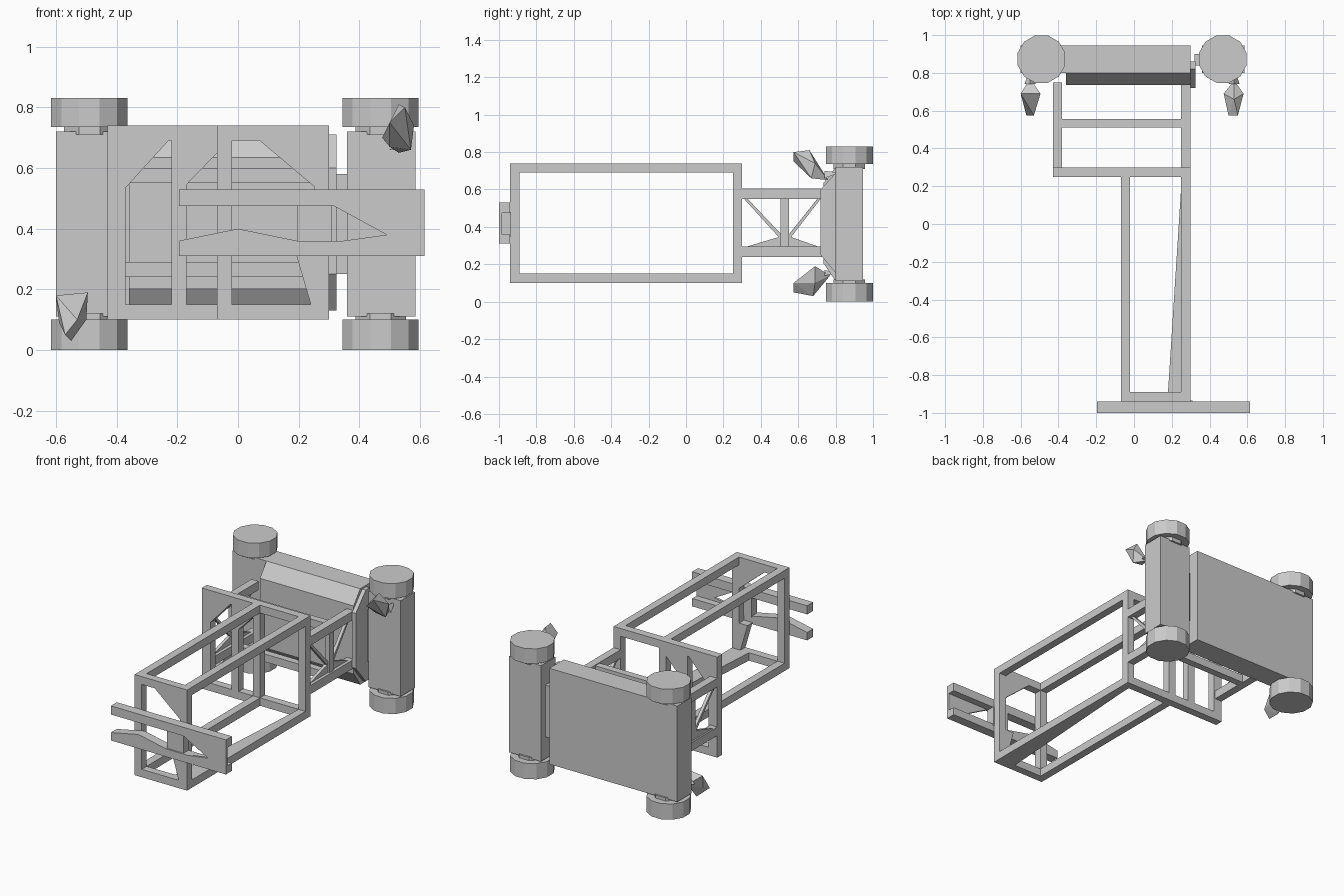
import bpy, bmesh
from math import pi
from mathutils import Matrix


def finish(name, bm):
    bmesh.ops.recalc_face_normals(bm, faces=bm.faces)
    me = bpy.data.meshes.new(name)
    bm.to_mesh(me)
    bm.free()
    ob = bpy.data.objects.new(name, me)
    bpy.context.collection.objects.link(ob)
    return ob


def prism(name, pts, axis, a, b):
    """Extrude a 2D outline along axis: x -> (y,z), y -> (x,z), z -> (x,y)."""
    def place(p, t):
        return {'x': (t, *p), 'y': (p[0], t, p[1]), 'z': (*p, t)}[axis]
    bm = bmesh.new()
    lo = [bm.verts.new(place(p, a)) for p in pts]
    hi = [bm.verts.new(place(p, b)) for p in pts]
    bm.faces.new(lo)
    bm.faces.new(hi)
    for i in range(len(pts)):
        j = (i + 1) % len(pts)
        bm.faces.new((lo[i], lo[j], hi[j], hi[i]))
    return finish(name, bm)


def box(name, x0, x1, y0, y1, z0, z1):
    return prism(name, [(x0, y0), (x1, y0), (x1, y1), (x0, y1)], 'z', z0, z1)


def hull(name, pts):
    bm = bmesh.new()
    for p in pts:
        bm.verts.new(p)
    bmesh.ops.convex_hull(bm, input=bm.verts[:])
    return finish(name, bm)


def disc(name, x, y, z0, z1, r0, r1, n=12):
    bm = bmesh.new()
    bmesh.ops.create_cone(bm, cap_ends=True, segments=n, radius1=r0, radius2=r1, depth=z1 - z0,
                          matrix=Matrix.Translation((x, y, (z0 + z1) / 2)) @ Matrix.Rotation(pi / n, 4, 'Z'))
    return finish(name, bm)


# Wheels with their short hubs
for side, x in (("left", -0.49), ("right", 0.47)):
    disc("lower_wheel_" + side, x, 0.873, 0.0, 0.10, 0.13, 0.13)
    disc("upper_wheel_" + side, x, 0.873, 0.735, 0.83, 0.13, 0.13)
    disc("lower_hub_" + side, x, 0.873, 0.09, 0.12, 0.09, 0.09, 8)
    disc("upper_hub_" + side, x, 0.873, 0.71, 0.74, 0.09, 0.09, 8)

# Body: back slab, bevelled front, separate right upright
box("body_slab", -0.60, 0.30, 0.80, 0.945, 0.11, 0.72)
prism("body_front", [(0.80, 0.11), (0.735, 0.205), (0.735, 0.635), (0.80, 0.72)], 'x', -0.36, 0.30)
box("right_upright", 0.36, 0.585, 0.80, 0.945, 0.11, 0.72)
prism("right_bracket", [(0.72, 0.25), (0.82, 0.13), (0.86, 0.13), (0.86, 0.71), (0.82, 0.71), (0.72, 0.60)],
      'x', 0.30, 0.325)
box("right_axle_link", 0.32, 0.37, 0.84, 0.90, 0.25, 0.58)

# Rear frame: rails, cross bars, posts and side webs
for z0 in (0.24, 0.55):
    for x0 in (-0.43, 0.25):
        box("rear_rail", x0, x0 + 0.05, 0.29, 0.75, z0, z0 + 0.055)
    box("rear_cross_bar", -0.39, 0.26, 0.51, 0.555, z0, z0 + 0.05)
for x0 in (-0.42, 0.26):
    box("rear_side_post", x0, x0 + 0.03, 0.505, 0.55, 0.29, 0.56)
    prism("rear_lower_web_front", [(0.31, 0.29), (0.51, 0.29), (0.51, 0.35)], 'x', x0, x0 + 0.02)
    prism("rear_lower_web_back", [(0.72, 0.29), (0.55, 0.29), (0.55, 0.35)], 'x', x0, x0 + 0.02)
    prism("rear_front_brace", [(0.31, 0.55), (0.51, 0.33), (0.51, 0.36), (0.32, 0.56)], 'x', x0, x0 + 0.02)
    prism("rear_back_brace", [(0.72, 0.55), (0.55, 0.33), (0.55, 0.36), (0.71, 0.56)], 'x', x0, x0 + 0.02)

# Middle upright frame
for z0 in (0.10, 0.69):
    box("middle_bar", -0.43, 0.30, 0.25, 0.30, z0, z0 + 0.05)
for x0, w in ((-0.43, 0.06), (-0.22, 0.05), (-0.07, 0.05), (0.25, 0.05)):
    box("middle_post", x0, x0 + w, 0.25, 0.30, 0.14, 0.70)
prism("middle_gusset_left", [(-0.375, 0.70), (-0.22, 0.70), (-0.375, 0.53)], 'y', 0.25, 0.30)
prism("middle_gusset_centre", [(-0.175, 0.70), (-0.02, 0.70), (-0.175, 0.54)], 'y', 0.25, 0.30)

# Long rails to the front frame
for x0 in (-0.07, 0.25):
    for z0 in (0.10, 0.69):
        box("long_rail", x0, x0 + 0.05, -0.94, 0.26, z0, z0 + 0.05)
    box("front_post", x0, x0 + 0.05, -0.94, -0.89, 0.14, 0.70)
for z0 in (0.10, 0.69):
    box("front_cross_bar", -0.03, 0.26, -0.94, -0.89, z0, z0 + 0.05)
prism("rail_taper", [(0.25, 0.20), (0.18, -0.89), (0.25, -0.89)], 'z', 0.10, 0.15)
prism("front_upper_gusset", [(0.06, 0.70), (0.25, 0.70), (0.25, 0.54)], 'y', -0.94, -0.89)
prism("front_lower_gusset", [(0.19, 0.32), (0.26, 0.32), (0.26, 0.15), (0.24, 0.15)], 'y', -0.94, -0.89)

# Front mounting bars and plates
box("upper_mount_bar", -0.195, 0.615, -1.0, -0.94, 0.475, 0.53)
prism("lower_mount_bar", [(-0.195, 0.31), (0.615, 0.31), (0.615, 0.36), (0.195, 0.36),
                          (0.0, 0.40), (-0.195, 0.36)], 'y', -1.0, -0.94)
box("mount_plate", 0.195, 0.31, -0.99, -0.935, 0.35, 0.48)
prism("mount_end_plate", [(0.31, 0.478), (0.49, 0.38), (0.31, 0.355), (0.615, 0.355), (0.615, 0.478)],
      'y', -1.0, -0.985)

# Faceted pods in front of opposite wheels
upper = [(0.50, 0.575, 0.75), (0.55, 0.575, 0.80), (0.53, 0.66, 0.81), (0.475, 0.69, 0.70),
         (0.58, 0.69, 0.74), (0.50, 0.67, 0.67), (0.57, 0.67, 0.66), (0.53, 0.76, 0.65)]
lower = [(-0.57, 0.575, 0.05), (-0.53, 0.575, 0.10), (-0.55, 0.68, 0.03), (-0.60, 0.69, 0.18),
         (-0.495, 0.69, 0.19), (-0.50, 0.69, 0.10), (-0.59, 0.67, 0.09), (-0.55, 0.77, 0.14)]
hull("upper_pod", upper)
hull("lower_pod", lower)
# The plan view also shows these pods carried on short links to the body
hull("upper_pod_link", [(0.50, 0.74, 0.66), (0.56, 0.74, 0.66), (0.53, 0.74, 0.70), (0.53, 0.82, 0.69)])
hull("lower_pod_link", [(-0.52, 0.74, 0.14), (-0.58, 0.74, 0.14), (-0.55, 0.74, 0.17), (-0.55, 0.82, 0.15)])
